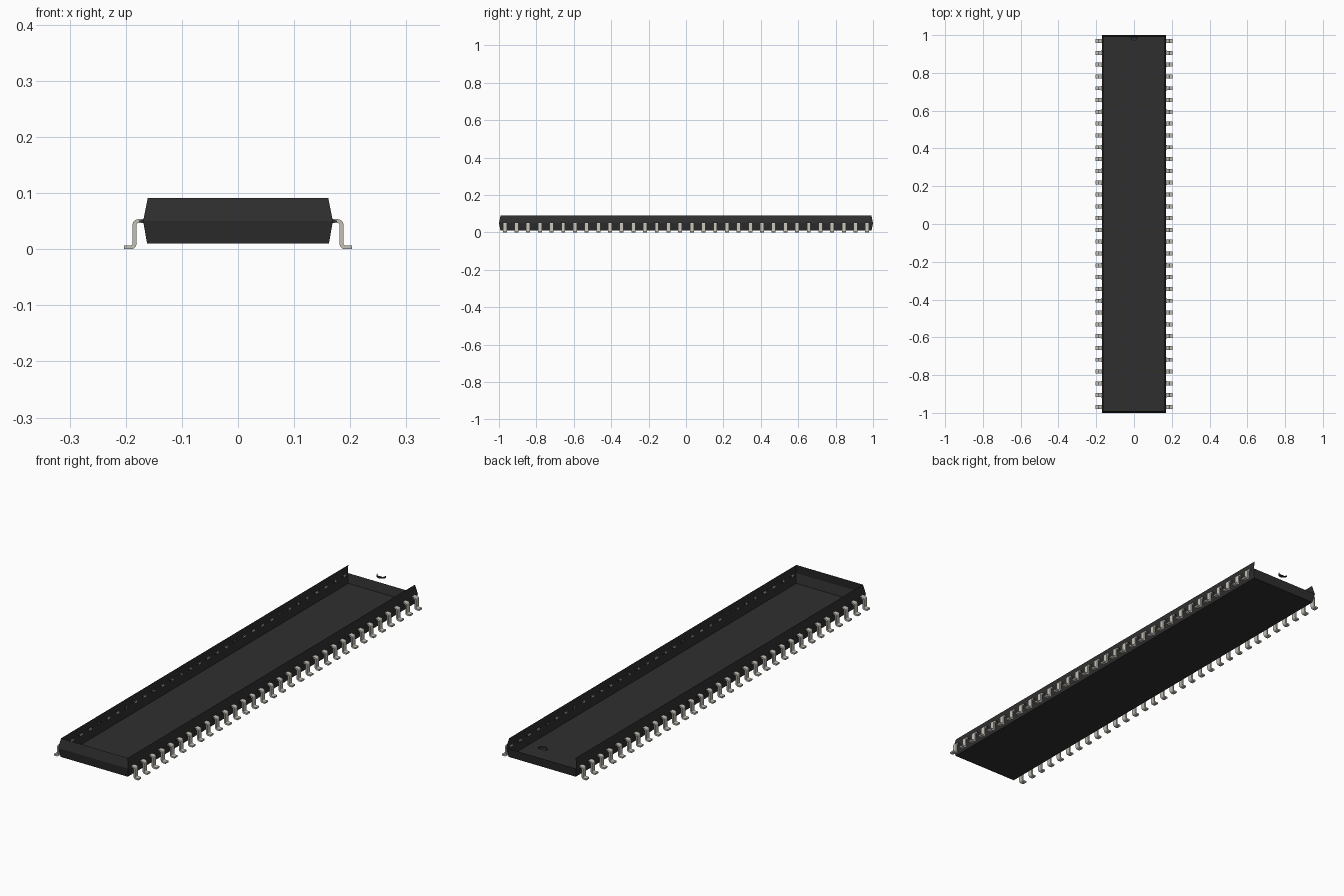
import bpy, bmesh, math
from mathutils import Vector

cube = bpy.data.objects.get("Cube")
if cube:
    bpy.data.objects.remove(cube, do_unlink=True)

PINS, PITCH = 32, 0.0625


def material(name, rgb, rough, metal=0.0):
    m = bpy.data.materials.new(name)
    m.use_nodes = True
    m.diffuse_color = (*rgb, 1)
    bsdf = next(n for n in m.node_tree.nodes if n.type == 'BSDF_PRINCIPLED')
    bsdf.inputs["Base Color"].default_value = (*rgb, 1)
    bsdf.inputs["Roughness"].default_value = rough
    bsdf.inputs["Metallic"].default_value = metal
    return m


BLACK = material("black plastic", (0.028, 0.028, 0.028), 0.7)
METAL = material("pin metal", (0.55, 0.53, 0.47), 0.4)


def make_object(name, bm, mat):
    mesh = bpy.data.meshes.new(name)
    bm.to_mesh(mesh)
    bm.free()
    mesh.materials.append(mat)
    ob = bpy.data.objects.new(name, mesh)
    bpy.context.collection.objects.link(ob)
    return ob


def repeat_along_sides(ob):
    """Row of copies along y, mirrored to the other side."""
    row = ob.modifiers.new("row", 'ARRAY')
    row.count = PINS
    row.use_relative_offset = False
    row.use_constant_offset = True
    row.constant_offset_displace = (0, PITCH, 0)
    ob.modifiers.new("both_sides", 'MIRROR')


# Package body: tapered shell, open on top and above the seam at the back end
bm = bmesh.new()
rings = []
for hx, hy, z in ((0.162, 0.992, 0.01), (0.169, 1.0, 0.05), (0.161, 0.991, 0.091)):
    rings.append([bm.verts.new((sx * hx, sy * hy, z))
                  for sx, sy in ((-1, -1), (1, -1), (1, 1), (-1, 1))])
bm.faces.new(rings[0][::-1])
for level in range(2):
    lo, hi = rings[level], rings[level + 1]
    for i in range(4):
        if level == 1 and i == 2:
            continue
        j = (i + 1) % 4
        bm.faces.new((lo[i], lo[j], hi[j], hi[i]))
make_object("package_body", bm, BLACK)

# Orientation notch: half-round pocket at the back end
bm = bmesh.new()
top, low = [], []
for i in range(13):
    a = math.pi * (1 + i / 12)
    x, y = 0.02 * math.cos(a), 0.991 + 0.02 * math.sin(a)
    top.append(bm.verts.new((x, y, 0.091)))
    low.append(bm.verts.new((x, y, 0.083)))
bm.faces.new(low)
for i in range(12):
    bm.faces.new((low[i], top[i], top[i + 1], low[i + 1]))
make_object("orientation_notch", bm, BLACK)

# Pin: rectangular strip swept along a gull-wing centreline
path = [(0.165, 0.050)]
R = 0.0065
for i in range(6):
    a = math.radians(90 - 18 * i)
    path.append((0.178 + R * math.cos(a), 0.0435 + R * math.sin(a)))
for i in range(6):
    a = math.radians(180 + 18 * i)
    path.append((0.191 + R * math.cos(a), 0.010 + R * math.sin(a)))
path.append((0.2035, 0.0035))

bm = bmesh.new()
pts = [Vector(p) for p in path]
y0, w, t = -PITCH * (PINS - 1) / 2, 0.0105, 0.0035
sections = []
for i, p in enumerate(pts):
    d = (pts[min(i + 1, len(pts) - 1)] - pts[max(i - 1, 0)]).normalized()
    if i in (0, len(pts) - 1):
        d = Vector((1, 0))
    n = Vector((-d.y, d.x)) * t
    sections.append([bm.verts.new((p.x + s * n.x, y0 + v * w, p.y + s * n.y))
                     for s, v in ((1, -1), (1, 1), (-1, 1), (-1, -1))])
for a, b in zip(sections, sections[1:]):
    for i in range(4):
        j = (i + 1) % 4
        bm.faces.new((a[i], a[j], b[j], b[i]))
bm.faces.new(sections[0])
bm.faces.new(sections[-1])
bmesh.ops.recalc_face_normals(bm, faces=bm.faces)
pins = make_object("pins", bm, METAL)
bpy.context.view_layer.objects.active = pins
pins.select_set(True)
bpy.ops.object.shade_smooth_by_angle(angle=math.radians(35))
pins.select_set(False)
repeat_along_sides(pins)

# Small tapered plastic collar where each pin leaves the body
bm = bmesh.new()
bmesh.ops.create_cube(bm, size=1)
for v in bm.verts:
    outer = v.co.x > 0
    v.co = Vector((0.176 if outer else 0.165,
                   y0 + v.co.y * 0.0225,
                   0.050 + v.co.z * (0.002 if outer else 0.008)))
repeat_along_sides(make_object("pin_collars", bm, BLACK))
